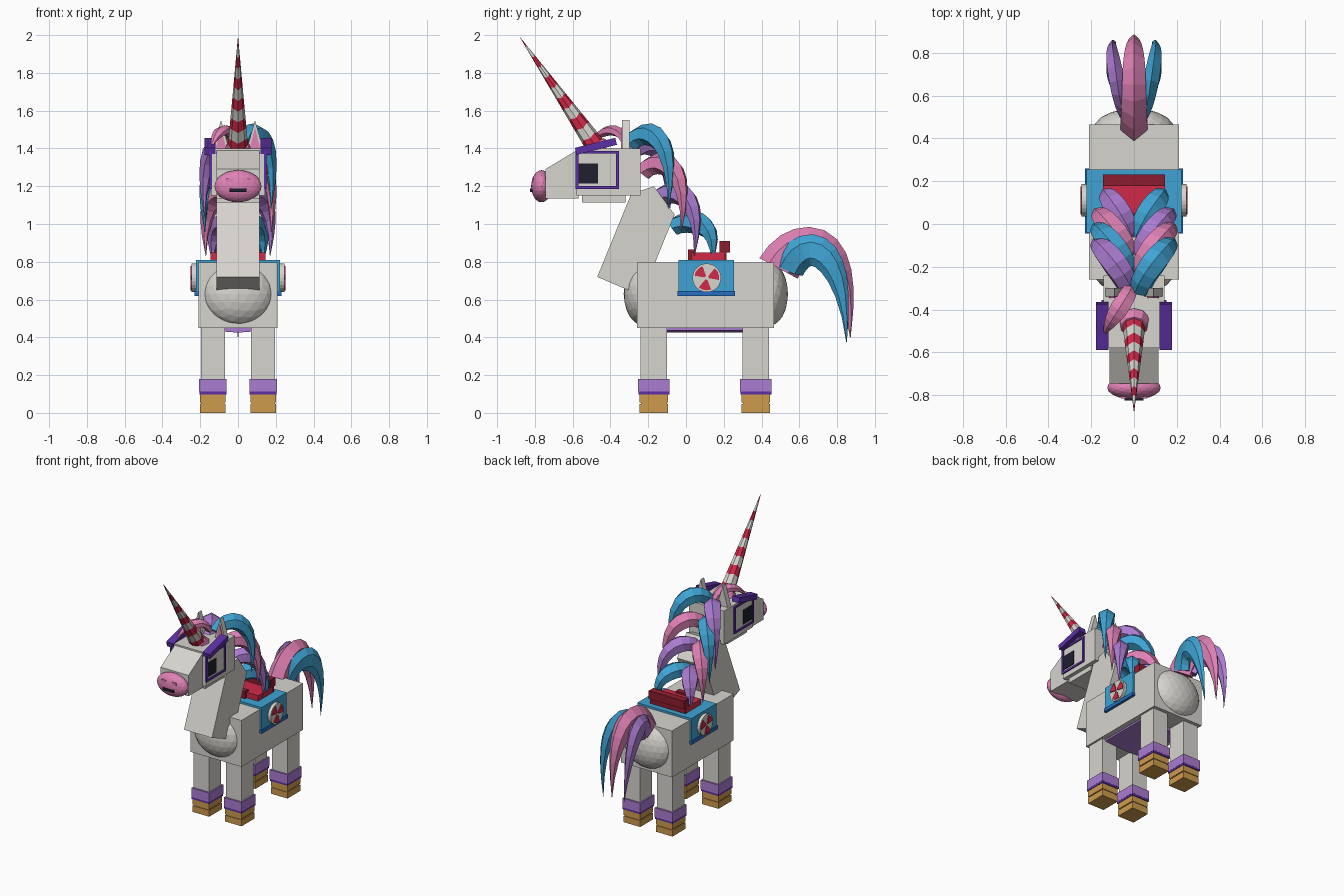
import bpy, bmesh, math
from mathutils import Vector, Matrix

if "Cube" in bpy.data.objects:
    bpy.data.objects.remove(bpy.data.objects["Cube"])


def colour(name, r, g, b):
    m = bpy.data.materials.new(name)
    m.diffuse_color = (r, g, b, 1)
    m.use_nodes = True
    m.node_tree.nodes["Principled BSDF"].inputs["Base Color"].default_value = m.diffuse_color
    return m


WHITE = colour("warm_white", .68, .66, .62)
PINK = colour("pink", .74, .22, .46)
LILAC = colour("lilac", .41, .20, .64)
VIOLET = colour("deep_violet", .11, .03, .38)
BLUE = colour("sky_blue", .05, .37, .66)
NAVY = colour("mid_blue", .02, .16, .55)
RED = colour("red", .64, .022, .065)
MAROON = colour("dark_red", .27, .012, .03)
GOLD = colour("gold", .62, .33, .075)
BLACK = colour("black", .013, .014, .026)


def finish(name, bm, *mats):
    bmesh.ops.recalc_face_normals(bm, faces=bm.faces)
    me = bpy.data.meshes.new(name)
    bm.to_mesh(me)
    bm.free()
    for m in mats:
        me.materials.append(m)
    ob = bpy.data.objects.new(name, me)
    bpy.context.collection.objects.link(ob)
    return ob


def box(name, mat, x, y, z, tilt=0):
    """Box from (min, max) ranges, optionally tilted about its own x axis."""
    c = Vector([(a + b) / 2 for a, b in (x, y, z)])
    s = [b - a for a, b in (x, y, z)]
    bm = bmesh.new()
    bmesh.ops.create_cube(bm, size=1, matrix=Matrix.Translation(c)
                          @ Matrix.Rotation(tilt, 4, 'X') @ Matrix.Diagonal((*s, 1)))
    return finish(name, bm, mat)


def prism(name, mat, pts, a, b, axis='X'):
    """Extrude a flat outline: (y, z) points along x, or (x, z) points along y."""
    bm = bmesh.new()
    put = (lambda p, d: (d, p[0], p[1])) if axis == 'X' else (lambda p, d: (p[0], d, p[1]))
    lo = [bm.verts.new(put(p, a)) for p in pts]
    hi = [bm.verts.new(put(p, b)) for p in pts]
    bm.faces.new(lo)
    bm.faces.new(hi[::-1])
    for i in range(len(pts)):
        j = (i + 1) % len(pts)
        bm.faces.new((lo[i], lo[j], hi[j], hi[i]))
    return finish(name, bm, mat)


def ball(name, mat, centre, radii, sub=3):
    bm = bmesh.new()
    bmesh.ops.create_icosphere(bm, subdivisions=sub, radius=1,
                               matrix=Matrix.Translation(centre) @ Matrix.Diagonal((*radii, 1)))
    return finish(name, bm, mat)


def strand(name, mat, ctrl, lateral, width, thick, start=.8, n=9, sides=6):
    """Tapered lock of hair swept along a cubic curve."""
    p = [Vector(c) for c in ctrl]
    bm = bmesh.new()
    rings = []
    for k in range(n + 1):
        t = k / n
        u = 1 - t
        c = u**3 * p[0] + 3 * u*u*t * p[1] + 3 * u*t*t * p[2] + t**3 * p[3]
        d = (u*u * (p[1] - p[0]) + 2*u*t * (p[2] - p[1]) + t*t * (p[3] - p[2])).normalized()
        lat = Vector(lateral)
        lat = (lat - d * lat.dot(d)).normalized()
        nor = d.cross(lat)
        s = start + (1 - start) * t / .35 if t < .35 else max(.02, math.cos((t - .35) / .65 * math.pi / 2))
        rings.append([bm.verts.new(c + s * (lat * width * math.cos(a) + nor * thick * math.sin(a)))
                      for a in [2 * math.pi * i / sides + math.pi / sides for i in range(sides)]])
    for r, q in zip(rings, rings[1:]):
        for i in range(sides):
            j = (i + 1) % sides
            bm.faces.new((r[i], r[j], q[j], q[i]))
    bm.faces.new(rings[0])
    bm.faces.new(rings[-1])
    return finish(name, bm, mat)


# Body, chest, rump and belly
box("body", WHITE, (-.21, .21), (-.26, .465), (.45, .795))
ball("chest", WHITE, (0, -.22, .63), (.19, .11, .17))
ball("rump", WHITE, (0, .44, .63), (.19, .10, .17))
prism("belly_plate", LILAC, [(-.17, .455), (-.17, .437), (0, .425), (.17, .437), (.17, .455)], -.10, .30, 'Y')

# Legs with cuffs and split hooves
for yname, y in (("front", -.17), ("back", .37)):
    for side, x in (("left", -.133), ("right", .133)):
        tag = f"{yname}_{side}_"

        def block(part, mat, hx, hy, z):
            box(tag + part, mat, (x - hx, x + hx), (y - hy, y + hy), z)
        block("leg", WHITE, .063, .07, (.17, .46))
        block("cuff", LILAC, .073, .083, (.112, .18))
        block("cuff_trim", VIOLET, .072, .082, (.098, .112))
        block("hoof_top", GOLD, .068, .075, (.054, .098))
        block("hoof_core", GOLD, .062, .069, (.046, .054))
        block("hoof_base", GOLD, .068, .075, (0, .046))

# Neck and head
prism("neck", WHITE, [(-.47, .72), (-.29, 1.16), (-.17, 1.2), (-.06, 1.05), (-.235, .62)], -.115, .115)
box("head", WHITE, (-.143, .143), (-.58, -.24), (1.15, 1.40))
box("jaw", WHITE, (-.115, .115), (-.55, -.32), (1.115, 1.16))
prism("muzzle", WHITE, [(-.57, 1.395), (-.745, 1.29), (-.745, 1.135), (-.57, 1.135)], -.115, .115)
ball("nose", PINK, (0, -.765, 1.20), (.125, .055, .085))
box("mouth", BLACK, (-.045, .045), (-.825, -.78), (1.17, 1.187))

for side, s in (("left", -1), ("right", 1)):
    def rng(a, b):
        return tuple(sorted((s * a, s * b)))
    # Nostrils, eyes with frames, brows and ears
    box(side + "_nostril", PINK, rng(.025, .06), (-.815, -.77), (1.222, 1.242))
    box(side + "_eye", BLACK, rng(.14, .148), (-.57, -.465), (1.215, 1.32))
    for i, (y, z) in enumerate([((-.585, -.355), (1.185, 1.20)), ((-.585, -.355), (1.372, 1.387)),
                                ((-.585, -.57), (1.2, 1.372)), ((-.37, -.355), (1.2, 1.372))]):
        box(f"{side}_eye_frame_{i}", VIOLET, rng(.138, .151), y, z)
    box(side + "_brow", VIOLET, rng(.12, .178), (-.587, -.367), (1.392, 1.43), math.radians(14))
    prism(side + "_ear", WHITE, [(s * .045, 1.39), (s * .135, 1.39), (s * .09, 1.55)], -.34, -.30, 'Y')
    prism(side + "_inner_ear", PINK, [(s * .062, 1.40), (s * .118, 1.40), (s * .09, 1.51)], -.345, -.34, 'Y')

# Striped horn with a pink collar
base, tip = Vector((0, -.47, 1.40)), Vector((0, -.88, 1.99))
axis = tip - base
place = Matrix.Translation(base) @ axis.to_track_quat('Z', 'Y').to_matrix().to_4x4()
bm = bmesh.new()
bands, sides = 11, 8
rings = []
for k in range(bands + 1):
    t = k / bands
    r = .054 * (1 - t) + .0005
    ring = []
    for i in range(sides):
        a = 2 * math.pi * i / sides
        wave = .012 * (i % 2) if 0 < k < bands else 0
        ring.append(bm.verts.new(place @ Vector((r * math.cos(a), r * math.sin(a), axis.length * t + wave))))
    rings.append(ring)
for k in range(bands):
    for i in range(sides):
        j = (i + 1) % sides
        bm.faces.new((rings[k][i], rings[k][j], rings[k + 1][j], rings[k + 1][i])).material_index = k % 2
bm.faces.new(rings[0])
finish("horn", bm, RED, WHITE)
bm = bmesh.new()
bmesh.ops.create_cone(bm, cap_ends=True, segments=10, radius1=.075, radius2=.06, depth=.05,
                      matrix=place @ Matrix.Translation((0, 0, .0)))
finish("horn_collar", bm, PINK)

# Forelock
strand("forelock", PINK, [(-.02, -.31, 1.43), (-.04, -.36, 1.54), (-.12, -.46, 1.50), (-.14, -.52, 1.40)],
       (.8, -.5, 0), .05, .028)

# Mane locks falling to both sides of the neck
locks = [(1.0, 1.0, -.30, 1.42, BLUE, LILAC), (1.0, .92, -.23, 1.27, PINK, BLUE),
         (.97, .85, -.16, 1.12, LILAC, PINK), (.75, .55, -.07, .98, BLUE, LILAC)]
for i, (sx, sz, y, z, right, left) in enumerate(locks):
    for side, s, mat in (("right", 1, right), ("left", -1, left)):
        dz = -.05 if side == "left" and i == 0 else 0
        pts = [(.03, 0, 0), (.05, .10, .12), (.21, .25, .06), (.175, .205, -.34)]
        ctrl = [(s * a * sx, y + b, z + c * sz + dz) for a, b, c in pts]
        strand(f"mane_{side}_{i}", mat, ctrl, (s * .75, -.65, .1), .065, .06)

# Tail locks
strand("tail_middle", PINK, [(0, .49, .765), (0, .60, .97), (0, .87, .95), (0, .87, .40)],
       (1, 0, 0), .064, .10, 1.15, 11)
for side, s, mat in (("right", 1, BLUE), ("left", -1, LILAC)):
    strand("tail_" + side, mat, [(s * .03, .54, .76), (s * .08, .62, .94), (s * .13, .84, .92), (s * .085, .85, .375)],
           (1, 0, 0), .042, .085, 1, 11)

# Blanket, hem and saddle
box("blanket", BLUE, (-.222, .222), (-.04, .255), (.63, .81))
box("blanket_hem", NAVY, (-.23, .23), (-.045, .26), (.62, .645))
box("saddle_seat", RED, (-.145, .145), (.03, .20), (.80, .85))
box("saddle_back_base", MAROON, (-.145, .145), (.19, .215), (.80, .85))
box("saddle_back", MAROON, (-.145, .145), (.177, .232), (.85, .91))
box("saddle_front", MAROON, (-.05, .05), (.01, .05), (.80, .865))

# Round badges with three red wedges
for side, s in (("left", -1), ("right", 1)):
    bm = bmesh.new()
    bmesh.ops.create_cone(bm, cap_ends=True, segments=24, radius1=.076, radius2=.076, depth=.03,
                          matrix=Matrix.Translation((s * .23, .11, .715)) @ Matrix.Rotation(math.pi / 2, 4, 'Y'))
    finish(side + "_badge", bm, WHITE)
    for k in range(3):
        arc = [math.radians(20 + 120 * k + d) for d in (-30, -10, 10, 30)]
        pts = [(.11 + .012 * math.cos(arc[0]), .715 + .012 * math.sin(arc[0]))]
        pts += [(.11 + .066 * math.cos(a), .715 + .066 * math.sin(a)) for a in arc]
        pts += [(.11 + .012 * math.cos(arc[-1]), .715 + .012 * math.sin(arc[-1]))]
        prism(f"{side}_badge_wedge_{k}", RED, pts, s * .243, s * .251)
